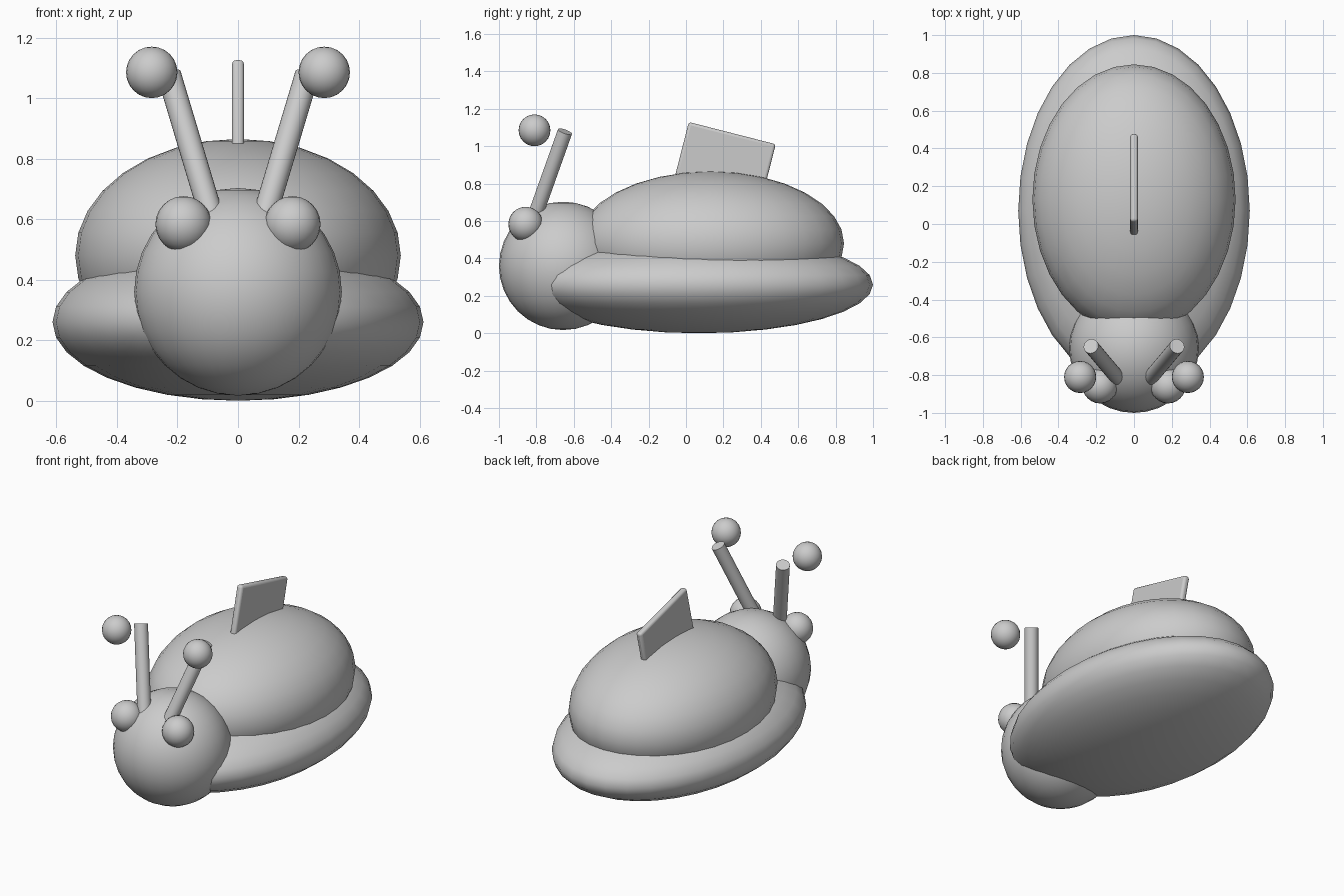
import bpy
import math
from mathutils import Vector

if "Cube" in bpy.data.objects:
    bpy.data.objects.remove(bpy.data.objects["Cube"])

grey = bpy.data.materials.new("light grey")
grey.diffuse_color = (0.6, 0.6, 0.6, 1.0)
grey.use_nodes = True
grey.node_tree.nodes["Principled BSDF"].inputs["Base Color"].default_value = grey.diffuse_color


def finish(name, angle=40):
    ob = bpy.context.object
    ob.name = name
    ob.data.materials.append(grey)
    bpy.ops.object.shade_smooth_by_angle(angle=math.radians(angle))
    return ob


def ellipsoid(name, centre, radii, segments=32, rings=16):
    bpy.ops.mesh.primitive_uv_sphere_add(segments=segments, ring_count=rings,
                                         radius=1, location=centre)
    bpy.context.object.scale = radii
    bpy.ops.object.transform_apply(location=False, rotation=False, scale=True)
    return finish(name, 60)


def rod(name, start, end, radius):
    a, b = Vector(start), Vector(end)
    bpy.ops.mesh.primitive_cylinder_add(vertices=24, radius=radius,
                                        depth=(b - a).length, location=(a + b) / 2)
    bpy.context.object.rotation_euler = (b - a).to_track_quat('Z', 'Y').to_euler()
    return finish(name)


# Low flattened body, domed shell and round head
ellipsoid("body", (0, 0.07, 0.26), (0.613, 0.93, 0.26))
ellipsoid("shell", (0, 0.13, 0.48), (0.538, 0.715, 0.385))
ellipsoid("head", (0, -0.657, 0.36), (0.343, 0.343, 0.343))

# Eyes, feeler stalks and floating feeler tips on both sides
for s, side in ((-1, "left"), (1, "right")):
    ellipsoid(side + "_eye", (s * 0.18, -0.857, 0.583), (0.093,) * 3, 24, 12)
    rod(side + "_feeler", (s * 0.076, -0.828, 0.57), (s * 0.228, -0.647, 1.078), 0.04)
    ellipsoid(side + "_feeler_tip", (s * 0.285, -0.81, 1.085), (0.085,) * 3, 24, 12)

# Thin tilted fin on top of the shell
bpy.ops.mesh.primitive_cube_add(size=1, location=(0, 0.198, 0.876))
fin = bpy.context.object
fin.scale = (0.04, 0.48, 0.4)
bpy.ops.object.transform_apply(location=False, rotation=False, scale=True)
fin.rotation_euler = (-0.25, 0, 0)
bevel = fin.modifiers.new("rounded edges", 'BEVEL')
bevel.width = 0.015
bevel.segments = 3
finish("fin")
